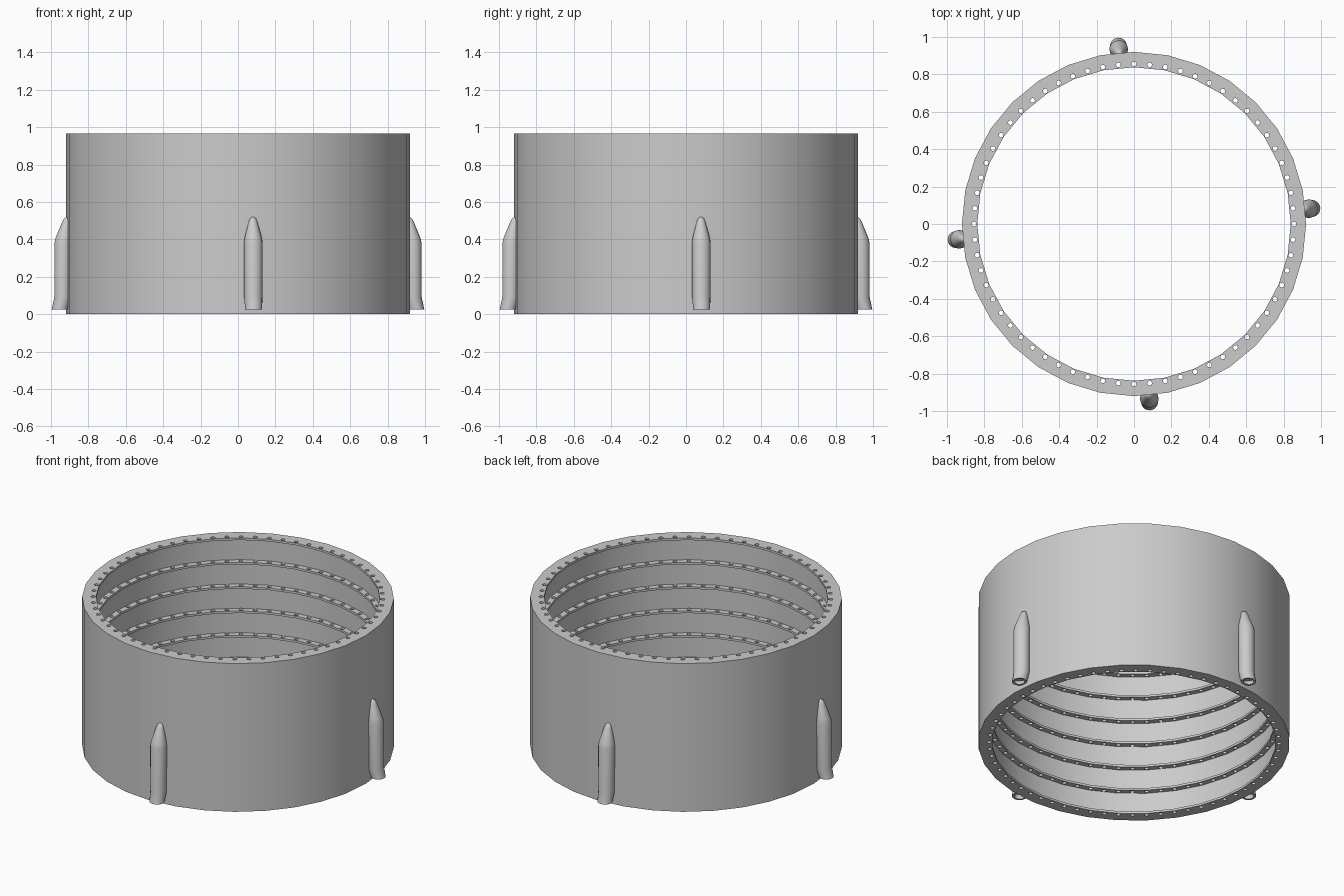
import bpy, bmesh
from math import sin, cos, pi, radians

if "Cube" in bpy.data.objects:
    bpy.data.objects.remove(bpy.data.objects["Cube"])

SIDES, HOLES = 32, 64
R_OUT, R_WALL, R_IN, R_HOLE = 0.92, 0.875, 0.838, 0.855
HEIGHT, T = 0.965, 0.014


def circle(r, n, cx=0.0, cy=0.0):
    return [(cx + r * cos(2 * pi * i / n), cy + r * sin(2 * pi * i / n)) for i in range(n)]


def add_object(name, mesh):
    ob = bpy.data.objects.new(name, mesh)
    bpy.context.collection.objects.link(ob)
    return ob


def filled_mesh(name, loops, depth):
    """Flat plate with holes, extruded to the given depth around z = 0."""
    cu = bpy.data.curves.new(name, 'CURVE')
    cu.dimensions = '2D'
    cu.fill_mode = 'BOTH'
    cu.extrude = depth / 2
    for pts in loops:
        sp = cu.splines.new('POLY')
        sp.points.add(len(pts) - 1)
        for p, (x, y) in zip(sp.points, pts):
            p.co = (x, y, 0, 1)
        sp.use_cyclic_u = True
    tmp = add_object(name, cu)
    dg = bpy.context.evaluated_depsgraph_get()
    mesh = bpy.data.meshes.new_from_object(tmp.evaluated_get(dg))
    bpy.data.objects.remove(tmp)
    bm = bmesh.new()
    bm.from_mesh(mesh)
    bmesh.ops.remove_doubles(bm, verts=bm.verts, dist=1e-5)
    bmesh.ops.recalc_face_normals(bm, faces=bm.faces)
    bm.to_mesh(mesh)
    bm.free()
    return mesh


def smooth(ob, angle):
    bpy.ops.object.select_all(action='DESELECT')
    ob.select_set(True)
    bpy.context.view_layer.objects.active = ob
    bpy.ops.object.shade_smooth_by_angle(angle=radians(angle))


# Outer shell wall
bm = bmesh.new()
rings = [[bm.verts.new((x, y, z)) for x, y in circle(r, SIDES)]
         for r, z in ((R_OUT, 0), (R_OUT, HEIGHT), (R_WALL, HEIGHT), (R_WALL, 0))]
for k in range(4):
    a, b = rings[k], rings[(k + 1) % 4]
    for i in range(SIDES):
        j = (i + 1) % SIDES
        bm.faces.new((a[i], a[j], b[j], b[i]))
bmesh.ops.recalc_face_normals(bm, faces=bm.faces)
mesh = bpy.data.meshes.new("shell")
bm.to_mesh(mesh)
bm.free()
smooth(add_object("shell", mesh), 30)

# Seven drilled inner flanges
loops = [circle(R_WALL, SIDES), circle(R_IN, SIDES)]
loops += [circle(0.013, 8, x, y) for x, y in circle(R_HOLE, HOLES)]
flange = filled_mesh("flange", loops, T)
for k in range(7):
    add_object(f"flange_{k + 1}", flange).location.z = T / 2 + k * (HEIGHT - T) / 6

# Tapered pods: z, radial centre, radial half-width, tangential half-width
SECTIONS = [(0.05, 0.950, 0.030, 0.032), (0.025, 0.957, 0.030, 0.032),
            (0.025, 0.957, 0.043, 0.045), (0.09, 0.939, 0.047, 0.049),
            (0.38, 0.938, 0.048, 0.050), (0.41, 0.934, 0.044, 0.046),
            (0.495, 0.921, 0.022, 0.023), (0.513, 0.918, 0.014, 0.015),
            (0.52, 0.916, 0.004, 0.005)]
N = 16
bm = bmesh.new()
rings = [[bm.verts.new((c + rx * x, ry * y, z)) for x, y in circle(1, N)]
         for z, c, rx, ry in SECTIONS]
for a, b in zip(rings, rings[1:]):
    for i in range(N):
        j = (i + 1) % N
        bm.faces.new((a[i], a[j], b[j], b[i]))
bm.faces.new(rings[0])
bm.faces.new(rings[-1])
bmesh.ops.recalc_face_normals(bm, faces=bm.faces)
pod = bpy.data.meshes.new("pod")
bm.to_mesh(pod)
bm.free()
for k in range(4):
    ob = add_object(f"pod_{k + 1}", pod)
    ob.rotation_euler.z = k * pi / 2 + radians(5.0)
smooth(ob, 40)
